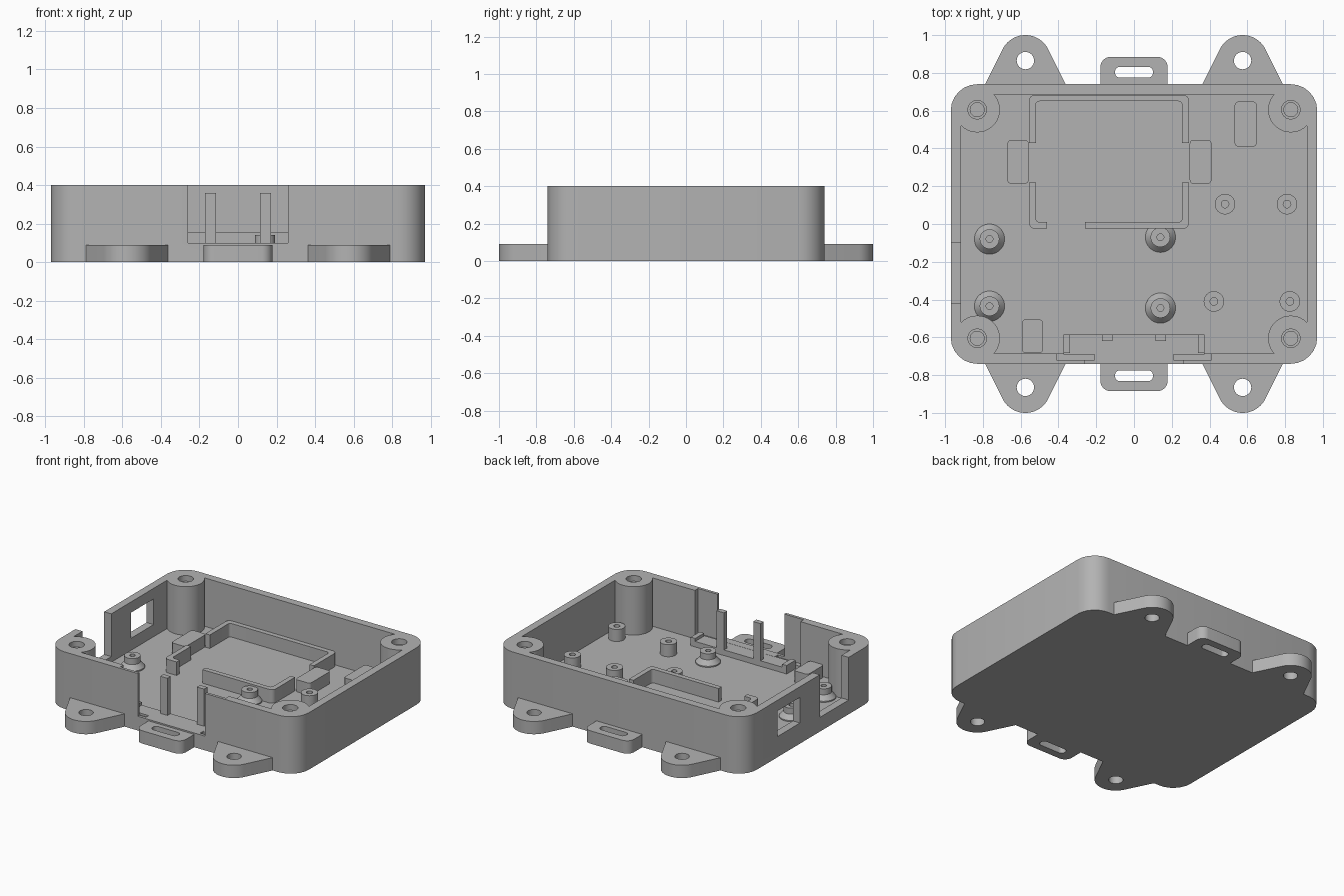
import bpy, bmesh, math

if "Cube" in bpy.data.objects:
    bpy.data.objects.remove(bpy.data.objects["Cube"], do_unlink=True)

grey = bpy.data.materials.new("plain_grey")
grey.use_nodes = True
COLOUR = (0.45, 0.45, 0.45, 1)
grey.diffuse_color = COLOUR
grey.node_tree.nodes["Principled BSDF"].inputs["Base Color"].default_value = COLOUR

FLOOR, RIM, TAB = 0.06, 0.4, 0.09
SUNK = FLOOR - 0.01
parts = []


def arc(cx, cy, r, a0, a1, n):
    steps = [math.radians(a0 + (a1 - a0) * i / n) for i in range(n + 1)]
    return [(cx + r * math.cos(a), cy + r * math.sin(a)) for a in steps]


def rounded(x0, x1, y0, y1, r, n=6):
    """Rectangle outline with round corners, anticlockwise."""
    if r == 0:
        return [(x0, y0), (x1, y0), (x1, y1), (x0, y1)]
    return (arc(x1 - r, y1 - r, r, 0, 90, n) + arc(x0 + r, y1 - r, r, 90, 180, n)
            + arc(x0 + r, y0 + r, r, 180, 270, n) + arc(x1 - r, y0 + r, r, 270, 360, n))


def circle(x, y, r, n=40):
    return arc(x, y, r, 0, 360 - 360 / n, n - 1)


def loft(name, rings):
    """Closed solid through a list of (outline, z) rings."""
    bm = bmesh.new()
    loops = [[bm.verts.new((x, y, z)) for x, y in pts] for pts, z in rings]
    bm.faces.new(loops[0][::-1])
    bm.faces.new(loops[-1])
    n = len(loops[0])
    for a, b in zip(loops, loops[1:]):
        for i in range(n):
            j = (i + 1) % n
            bm.faces.new((a[i], a[j], b[j], b[i]))
    bmesh.ops.recalc_face_normals(bm, faces=bm.faces)
    mesh = bpy.data.meshes.new(name)
    bm.to_mesh(mesh)
    bm.free()
    mesh.materials.append(grey)
    ob = bpy.data.objects.new(name, mesh)
    bpy.context.collection.objects.link(ob)
    return ob


def prism(name, pts, z0, z1):
    return loft(name, [(pts, z0), (pts, z1)])


def box(name, x0, x1, y0, y1, z0, z1, r=0):
    return prism(name, rounded(x0, x1, y0, y1, r), z0, z1)


def cut(ob, cutters):
    """Subtract the cutters, bake the result and drop the cutters."""
    for c in cutters:
        c.hide_render = True
        m = ob.modifiers.new("cut", 'BOOLEAN')
        m.operation, m.solver, m.object = 'DIFFERENCE', 'EXACT', c
    bpy.context.view_layer.update()
    mesh = bpy.data.meshes.new_from_object(
        ob.evaluated_get(bpy.context.evaluated_depsgraph_get()))
    ob.modifiers.clear()
    ob.data = mesh
    for c in cutters:
        bpy.data.objects.remove(c, do_unlink=True)
    return ob


def keep(ob):
    parts.append(ob)
    return ob


corners = [(sx * 0.83, sy * 0.605) for sx in (-1, 1) for sy in (-1, 1)]

# Tray with corner screw pillars left standing in the cavity
cavity = cut(box("cavity", -0.915, 0.915, -0.685, 0.685, FLOOR, 0.5),
             [prism("pillar", circle(x, y, 0.12), 0, 0.6) for x, y in corners])
openings = [cavity,
            box("front_opening", -0.26, 0.26, -0.8, -0.67, 0.1, 0.5),
            box("side_gap", -1.1, -0.9, -0.42, -0.1, 0.1, 0.5),
            box("side_window", -1.1, -0.9, 0.12, 0.37, 0.145, 0.325)]
for s in (-1, 1):
    x0, x1 = sorted((s * 0.21, s * 0.41))
    openings.append(box("slot", x0, x1, -0.72, -0.67, 0.085, 0.5))
for x, y in corners:
    openings.append(loft("screw_hole", [(circle(x, y, r), z) for r, z in
                         ((0.037, 0.1), (0.037, 0.36), (0.049, 0.36001), (0.049, 0.45))]))
keep(cut(box("tray", -0.97, 0.97, -0.74, 0.74, 0, RIM, 0.14), openings))

# Mounting ears and strap loops on the front and back
for sy, side in ((-1, "front"), (1, "back")):
    for sx, hand in ((-1, "right"), (1, "left")):
        x, y = sx * 0.575, 0.865
        outline = ([(x - 0.213, 0.739), (x + 0.213, 0.739)]
                   + arc(x, y, 0.135, 27, 153, 20))
        ear = prism(f"{side}_{hand}_ear", [(px, sy * py) for px, py in outline], 0, TAB)
        keep(cut(ear, [prism("hole", circle(x, sy * y, 0.046), -0.1, 0.3)]))
    outline = [(-0.178, 0.739), (0.178, 0.739)]
    outline += arc(0.123, 0.83, 0.055, 0, 90, 8) + arc(-0.123, 0.83, 0.055, 90, 180, 8)
    loop = prism(f"{side}_strap_loop", [(px, sy * py) for px, py in outline], 0, TAB)
    ya, yb = sorted((sy * 0.775, sy * 0.832))
    keep(cut(loop, [box("slit", -0.1, 0.1, ya, yb, -0.1, 0.3, 0.025)]))

# Battery frame with gaps in its front and sides
frame = box("battery_frame", -0.555, 0.29, -0.025, 0.684, SUNK, 0.155, 0.03)
keep(cut(frame, [box("inside", -0.52, 0.255, 0.01, 0.65, 0, 0.3, 0.02),
                 box("front_gap", -0.46, -0.26, -0.1, 0.03, FLOOR, 0.3),
                 box("side_gaps", -0.7, 0.4, 0.22, 0.43, FLOOR, 0.3)]))

# Raised pads around the frame and by the walls
for name, x0, x1, y0, y1 in (("right_clip", -0.67, -0.558, 0.213, 0.445),
                             ("left_clip", 0.295, 0.41, 0.213, 0.445),
                             ("back_pad", 0.533, 0.65, 0.41, 0.648),
                             ("front_pad", -0.593, -0.482, -0.684, -0.505)):
    keep(box(name, x0, x1, y0, y1, SUNK, 0.145, 0.02))

# Flared board standoffs
for i, (x, y) in enumerate(((-0.765, -0.08), (0.14, -0.07), (-0.765, -0.435), (0.14, -0.445))):
    rings = [(0.08, SUNK), (0.08, 0.068), (0.052, 0.1), (0.052, 0.142)]
    post = loft(f"flared_standoff_{i + 1}", [(circle(x, y, r), z) for r, z in rings])
    keep(cut(post, [prism("hole", circle(x, y, 0.018, 20), 0.07, 0.3)]))

# Plain board standoffs
for i, (x, y) in enumerate(((0.482, 0.105), (0.81, 0.105), (0.423, -0.41), (0.825, -0.41))):
    post = prism(f"plain_standoff_{i + 1}", circle(x, y, 0.054), SUNK, 0.145)
    keep(cut(post, [prism("hole", circle(x, y, 0.02, 20), 0.07, 0.3)]))

# Connector shelf and its upright posts behind the front opening
keep(box("connector_shelf", -0.373, 0.373, -0.69, -0.585, SUNK, 0.099))
for s, hand in ((-1, "right"), (1, "left")):
    x0, x1 = sorted((s * 0.338, s * 0.373))
    keep(box(f"{hand}_shelf_arm", x0, x1, -0.684, -0.585, 0.09, 0.12))
    x = s * 0.142
    keep(box(f"{hand}_post", x - 0.028, x + 0.028, -0.62, -0.584, SUNK, 0.36))

# Smooth the round sides, keep the edges crisp
bpy.ops.object.select_all(action='DESELECT')
for ob in parts:
    ob.select_set(True)
bpy.context.view_layer.objects.active = parts[0]
bpy.ops.object.shade_smooth_by_angle(angle=math.radians(30))
